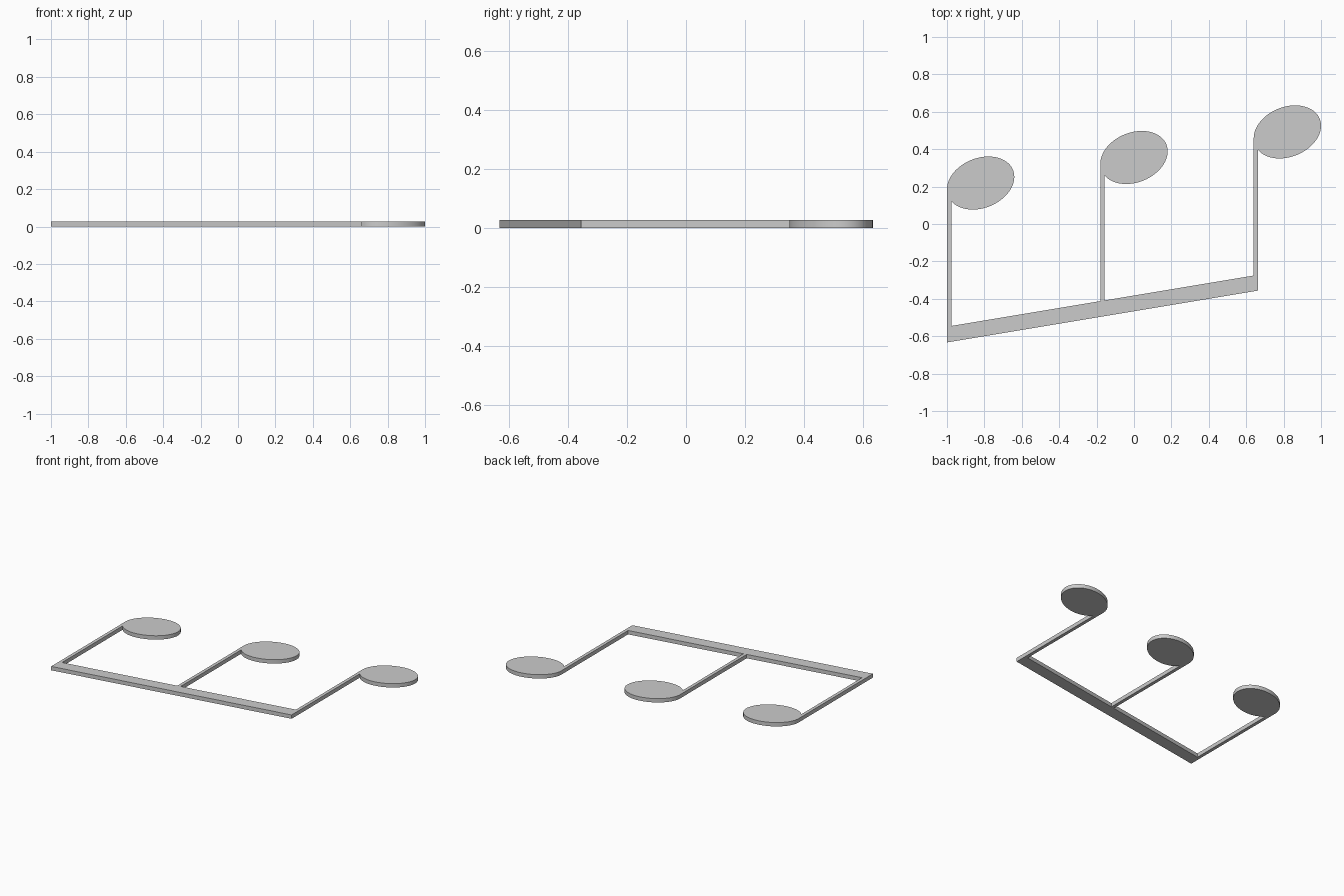
import bpy, bmesh, math

if "Cube" in bpy.data.objects:
    bpy.data.objects.remove(bpy.data.objects["Cube"])

THICK = 0.027
STEM_W = 0.023
SLOPE = 1 / 6            # slant of the beam and of the row of heads
STEP = 0.82              # spacing between notes
HALF_W, SHEAR, HALF_H = 0.18, 0.033, 0.138   # tilted oval head
HEAD_Y = 0.219           # centre height of the first head
SEGS = 64


def beam_edge(x, y0):
    return y0 + (x + 1) * SLOPE


def note_outline(i):
    """Right side of the stem, round the oval head, down the left side."""
    left = -1 + i * STEP
    right = left + STEM_W
    cx, cy = left + HALF_W, HEAD_Y + i * STEP * SLOPE
    start = -math.acos(STEM_W / HALF_W - 1)
    pts = [] if i == 2 else [(right, beam_edge(right, -0.549))]
    for s in range(SEGS + 1):
        p = start + (math.pi - start) * s / SEGS
        pts.append((cx + HALF_W * math.cos(p),
                    cy + SHEAR * math.cos(p) + HALF_H * math.sin(p)))
    if i > 0:
        pts.append((left, beam_edge(left, -0.549)))
    return pts


# Closed outline: lower beam edge, then the notes from right to left
end_x = -1 + 2 * STEP + STEM_W
outline = [(-1, -0.633), (end_x, beam_edge(end_x, -0.633))]
for i in (2, 1, 0):
    outline += note_outline(i)

# Extrude the flat outline into a plate
bm = bmesh.new()
face = bm.faces.new([bm.verts.new((x, y, 0)) for x, y in outline])
ext = bmesh.ops.extrude_face_region(bm, geom=[face], use_keep_orig=True)
top = [g for g in ext["geom"] if isinstance(g, bmesh.types.BMVert)]
bmesh.ops.translate(bm, verts=top, vec=(0, 0, THICK))
bmesh.ops.recalc_face_normals(bm, faces=bm.faces[:])

mesh = bpy.data.meshes.new("beamed_notes")
bm.to_mesh(mesh)
bm.free()
obj = bpy.data.objects.new("beamed_notes", mesh)
bpy.context.collection.objects.link(obj)
bpy.context.view_layer.objects.active = obj
obj.select_set(True)
bpy.ops.object.shade_smooth_by_angle(angle=math.radians(30))
